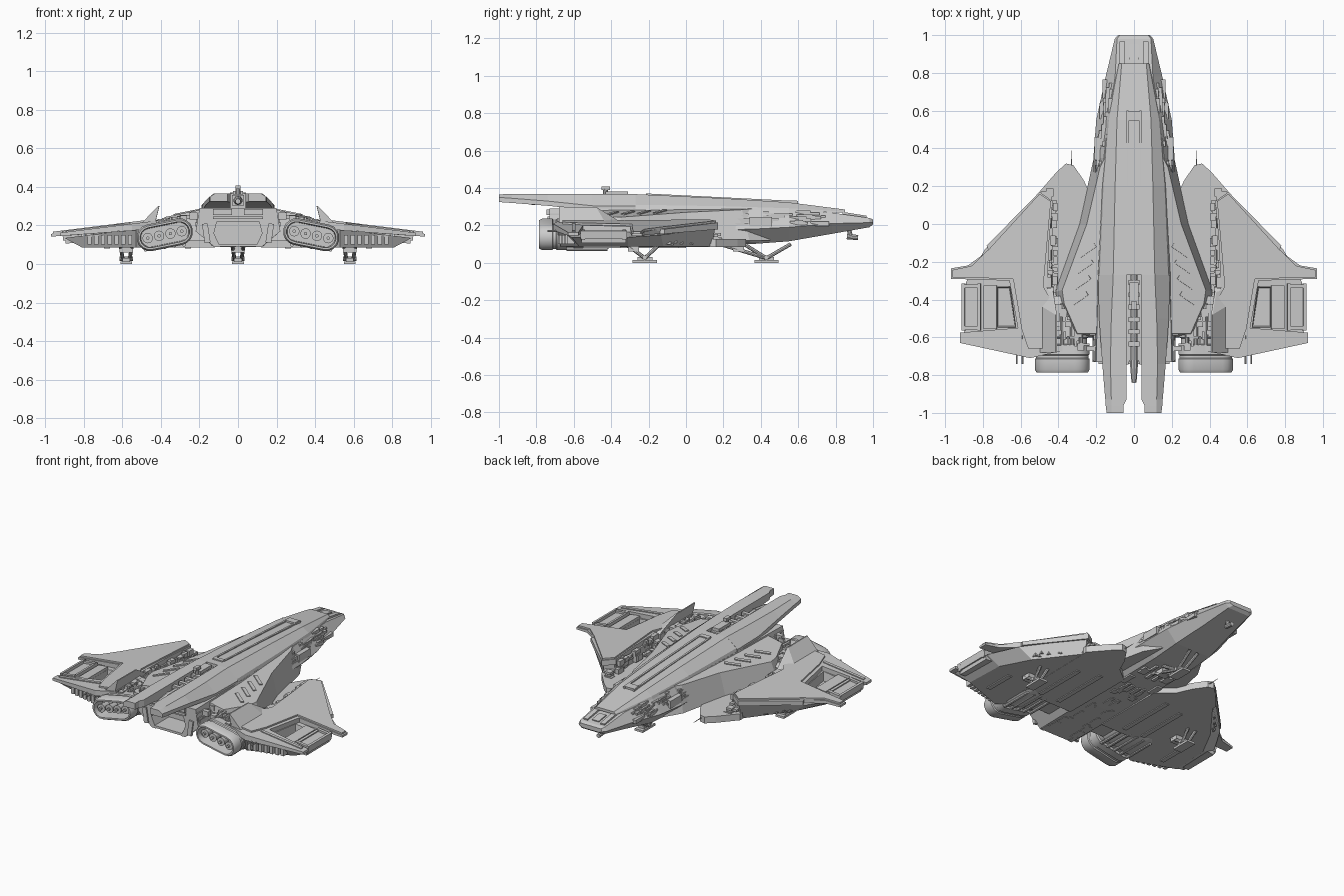
import bpy, bmesh, math, random
from mathutils import Vector, Matrix

if "Cube" in bpy.data.objects:
    bpy.data.objects.remove(bpy.data.objects["Cube"])

random.seed(4)


def finish(name, bm, mirror=False, smooth=False):
    bmesh.ops.recalc_face_normals(bm, faces=bm.faces)
    me = bpy.data.meshes.new(name)
    bm.to_mesh(me)
    bm.free()
    ob = bpy.data.objects.new(name, me)
    bpy.context.collection.objects.link(ob)
    if smooth:
        bpy.context.view_layer.objects.active = ob
        ob.select_set(True)
        bpy.ops.object.shade_smooth_by_angle(angle=math.radians(35))
        ob.select_set(False)
    if mirror:
        m = ob.modifiers.new("Mirror", 'MIRROR')
        m.use_mirror_merge = False
    return ob


def loft(name, rings, mirror=False, smooth=False):
    bm = bmesh.new()
    vs = [[bm.verts.new(p) for p in r] for r in rings]
    n = len(vs[0])
    for a, b in zip(vs, vs[1:]):
        for i in range(n):
            j = (i + 1) % n
            bm.faces.new((a[i], a[j], b[j], b[i]))
    bm.faces.new(vs[0])
    bm.faces.new(vs[-1])
    return finish(name, bm, mirror, smooth)


def slab(name, pts, top, bot):
    return loft(name, [[(x, y, bot(x)) for x, y in pts], [(x, y, top(x)) for x, y in pts]], True)


def add_box(bm, c, s, rot=None):
    m = Matrix.Translation(c) @ (rot or Matrix()) @ Matrix.Diagonal((*s, 1))
    bmesh.ops.create_cube(bm, size=1, matrix=m)


def add_rod(bm, a, b, r, r2=None, n=10):
    a, b = Vector(a), Vector(b)
    d = b - a
    m = Matrix.Translation((a + b) / 2) @ d.to_track_quat('Z', 'Y').to_matrix().to_4x4()
    bmesh.ops.create_cone(bm, cap_ends=True, segments=n, radius1=r,
                          radius2=r if r2 is None else r2, depth=d.length, matrix=m)


def cut(ob, name, rings):
    c = loft(name, rings)
    c.hide_render = c.hide_viewport = True
    m = ob.modifiers.new("Cut", 'BOOLEAN')
    m.object, m.operation, m.solver = c, 'DIFFERENCE', 'EXACT'
    ob.modifiers.move(len(ob.modifiers) - 1, 0)


# Lower hull: y, bottom z/w, middle z/w, top z/w
H = [(1.0, .205, .06, .215, .085, .232, .075), (.98, .19, .08, .215, .102, .24, .09),
     (.78, .155, .10, .21, .15, .268, .10), (.55, .115, .13, .19, .20, .28, .135),
     (.35, .10, .13, .18, .215, .285, .16), (-.3, .09, .13, .17, .22, .29, .19),
     (-.73, .09, .125, .17, .22, .29, .20)]
hull = loft("lower_hull", [[(wb, y, zb), (wm, y, zm), (wt, y, zt), (-wt, y, zt), (-wm, y, zm), (-wb, y, zb)]
                           for y, zb, wb, zm, wm, zt, wt in H])
cut(hull, "rear_bay_cutter", [[(-.10, y, .105), (.10, y, .105), (.125, y, .16), (.11, y, .22), (-.11, y, .22),
                               (-.125, y, .16)] for y in (-.8, -.58)])

# Dorsal spine and twin tail prongs
S = [(.85, .268, .08, .285, .065), (.55, .275, .14, .323, .09), (.2, .28, .17, .345, .10), (-.27, .28, .19, .367, .11)]
loft("dorsal_spine", [[(wb, y, zb), (wb * .95, y, zb + (zt - zb) * .35), (wt, y, zt), (-wt, y, zt),
                       (-wb * .95, y, zb + (zt - zb) * .35), (-wb, y, zb)] for y, zb, wb, zt, wt in S])
P = [(-.27, .28, .19, .367, .11, .04), (-.5, .28, .185, .367, .12, .04), (-.74, .305, .168, .367, .125, .04),
     (-.93, .32, .152, .367, .12, .04), (-.96, .322, .15, .367, .12, .055), (-1, .325, .145, .366, .12, .055)]
loft("tail_prong", [[(i, y, zb), (wb, y, zb), (wb, y, zb + .025), (wt, y, zt), (i, y, zt)]
                    for y, zb, wb, zt, wt, i in P], True)
bm = bmesh.new()
tilt = Matrix.Rotation(-.05, 4, 'X')
for x in (-.035, .035):
    add_box(bm, (x, .2, .343), (.012, .8, .014), tilt)
add_box(bm, (0, .57, .326), (.07, .05, .014), tilt)
add_box(bm, (0, -.2, .364), (.07, .03, .014), tilt)
finish("spine_rail", bm)
bm = bmesh.new()
add_rod(bm, (0, -.25, .33), (0, -.72, .33), .02)
add_rod(bm, (0, -.72, .33), (0, -.84, .325), .024, .014)
for i in range(6):
    add_box(bm, (0, -.31 - i * .065, .33), (.06, .025, .055))
add_rod(bm, (0, -.43, .36), (0, -.43, .395), .014)
add_box(bm, (0, -.43, .398), (.024, .045, .02))
add_box(bm, (0, -.37, .37), (.05, .12, .02))
finish("tail_boom_and_sensor", bm)

# Nose: top plates, cheek blocks and chin probe
bm = bmesh.new()
for s in (-1, 1):
    add_box(bm, (s * .062, .90, .252), (.03, .13, .02), Matrix.Rotation(-.16, 4, 'X'))
    add_box(bm, (s * .195, .40, .22), (.03, .12, .05))
add_box(bm, (0, .91, .247), (.05, .08, .02), Matrix.Rotation(-.16, 4, 'X'))
add_rod(bm, (0, .87, .18), (0, .88, .145), .012)
add_rod(bm, (0, .86, .14), (0, .92, .135), .014)
finish("nose_details", bm)

# Shoulder fairings with ribs
sh = lambda x: .32 - .2 * x
slope = math.atan(.2)
slo = [(.15, .45), (.215, .34), (.29, 0), (.42, -.36), (.41, -.43), (.33, -.6), (.15, -.6)]
shi = [(.14, .38), (.18, .3), (.25, 0), (.38, -.35), (.37, -.42), (.30, -.58), (.14, -.58)]
loft("shoulder_fairing", [[(x, y, .12) for x, y in slo], [(x, y, sh(x)) for x, y in shi]], True)
bm = bmesh.new()
for i in range(4):
    x, y = .245 + i * .014, -.14 - i * .085
    add_box(bm, (x, y, sh(x) - .004), (.10, .022, .02), Matrix.Rotation(slope, 4, 'Y') @ Matrix.Rotation(-.6, 4, 'Z'))
finish("shoulder_ribs", bm, True)

# Wings: drooping plate, raised skin, wedge underside and low forward deck
wt = lambda x: .225 - .125 * (x - .42)
thick = lambda x: .036 - .022 * max(0, (x - .6) / .37)
slab("wing_plate", [(.43, .12), (.50, .17), (.78, -.115), (.77, -.14), (.88, -.22), (.97, -.235), (.97, -.29),
                    (.66, -.30), (.615, -.55), (.92, -.575), (.92, -.63), (.55, -.71), (.42, -.68), (.42, -.42),
                    (.46, -.34), (.45, -.1)], wt, lambda x: wt(x) - thick(x))
slab("wing_skin", [(.44, .12), (.50, .16), (.765, -.13), (.86, -.222), (.96, -.243), (.96, -.283), (.64, -.29),
                   (.595, -.555), (.56, -.66), (.43, -.66), (.43, -.42), (.48, -.33), (.46, -.1)],
     lambda x: wt(x) + .01, lambda x: wt(x) - .01)
wl = [(.44, .11), (.50, .155), (.79, -.135), (.89, -.31), (.90, -.61), (.53, -.69), (.43, -.66), (.44, -.4)]
wb = [(.43, .11), (.50, .14), (.70, -.12), (.80, -.31), (.81, -.57), (.53, -.67), (.43, -.60), (.43, -.4)]
under = loft("wing_underside", [[(x, y, .086) for x, y in wb], [(x, y, wt(x) - .03) for x, y in wl]], True)
cut(under, "wing_recess_cutter", [[(.66, -.34, .11), (.72, -.34, .11), (.72, -.54, .11), (.63, -.54, .11)],
                                  [(.65, -.32, .25), (.73, -.32, .25), (.73, -.56, .25), (.62, -.56, .25)]])
slab("forward_deck", [(.12, .05), (.22, .13), (.265, .23), (.32, .31), (.36, .32), (.41, .275), (.51, .16),
                      (.50, -.45), (.12, -.45)], lambda x: .128, lambda x: .085)

# Outer wing pods, ribs, needles and belly strakes
bm = bmesh.new()
droop = Matrix.Rotation(.12, 4, 'Y')
add_box(bm, (.855, -.44, .135), (.085, .24, .05), droop)
for x in (.818, .902):
    add_box(bm, (x, -.44, .15), (.016, .25, .045), droop)
for y in (-.33, -.55):
    add_box(bm, (.86, y, .15), (.10, .02, .045), droop)
add_box(bm, (.76, -.44, .155), (.07, .23, .03), droop)
add_box(bm, (.74, -.60, .185), (.3, .02, .012), droop)
for i in range(7):
    add_box(bm, (.56 + i * .035, -.665 + i * .008, .125), (.022, .04, .05))
add_rod(bm, (.33, .30, .11), (.33, .39, .11), .004, .001, 6)
for x in (.59, .62):
    add_rod(bm, (x, -.66, .17), (x, -.74, .17), .005, n=6)
for x, y, l in ((.26, -.2, .4), (.40, -.22, .36), (.68, -.45, .2)):
    add_box(bm, (x, y, .084), (.03, l, .008))
finish("wing_details", bm, True)

# Inward-leaning fin on each wing root
loft("wing_fin", [[(.50, y0, .212), (.43, y0, .212), (xt, y1, zt), (xt + .008, y1, zt)]
                  for y0, y1, xt, zt in ((-.34, -.36, .428, .225), (-.43, -.48, .408, .298), (-.68, -.68, .408, .30))],
     True)


# Engine pods: tilted stadium sections with a row of nozzles
EC = Vector((.38, .152))
TILT = -.2


def tilted(u, v):
    return EC.x + u * math.cos(TILT) - v * math.sin(TILT), EC.y + u * math.sin(TILT) + v * math.cos(TILT)


def stadium(y, r, hl=.078, n=8):
    pts = []
    for side in (1, -1):
        for k in range(n + 1):
            a = -math.pi / 2 + math.pi * k / n + (0 if side > 0 else math.pi)
            x, z = tilted(side * hl + r * math.cos(a), r * math.sin(a))
            pts.append((x, y, z))
    return pts


E = [(-.38, .05), (-.43, .066), (-.60, .066), (-.605, .056), (-.635, .056), (-.64, .068), (-.69, .07),
     (-.695, .064), (-.71, .064), (-.715, .07), (-.77, .07), (-.785, .062), (-.785, .052), (-.70, .048)]
loft("engine_pod", [stadium(*e) for e in E], True, True)
bm = bmesh.new()
for i in range(4):
    x, z = tilted(-.09 + i * .06, 0)
    add_rod(bm, (x, -.69, z), (x, -.765, z), .018, .027, 14)
    add_rod(bm, (x, -.69, z), (x, -.78, z), .009, n=8)
for i in range(5):
    x = .28 + i * .05
    for z in (.235 - .2 * (x - .28), .10 - .13 * (x - .28)):
        add_rod(bm, (x, -.42, z), (x, -.64, z), .010, n=8)
finish("engine_nozzles_and_pipes", bm, True, True)

# Machinery: hull side bands, wing-root trenches, engine decks, belly
bm = bmesh.new()


def size(a=.015, b=.05):
    return random.uniform(a, b)


def hull_x(y, z):
    for a, b in zip(H, H[1:]):
        if b[0] <= y <= a[0]:
            t = (a[0] - y) / (a[0] - b[0])
            zm, wm, zt, w = [a[k] + t * (b[k] - a[k]) for k in (3, 4, 5, 6)]
            return wm + (w - wm) * max(0, min(1, (z - zm) / (zt - zm)))


for i in range(80):
    y, z = random.uniform(-.7, .78), random.uniform(.205, .27)
    add_box(bm, (hull_x(y, z) - .006, y, z), (.025, size(.02, .10), size(.008, .025)))
for i in range(60):
    y = random.uniform(-.40, .10)
    add_box(bm, (.435 + random.uniform(-.02, .02), y, size(.13, .20)), (size(.01, .03), size(.01, .06), size(.01, .04)))
for i in range(35):
    x, y = random.uniform(.22, .42), random.uniform(-.66, -.42)
    add_box(bm, (x, y, .255 - .2 * (x - .2)), (size(.01, .04), size(.01, .05), size(.02, .04)))
for i in range(30):
    t = random.random()
    add_box(bm, (.42 + .27 * t, .245 - .30 * t - .05, size(.095, .16)), (size(.03, .06), size(.02, .05), .015))
for i in range(20):
    add_box(bm, (random.uniform(.02, .11), random.uniform(-.7, .3), .093), (size(), size(.03, .10), .012))
finish("machinery", bm, True)

# Rear bay frame
bm = bmesh.new()
for s in (-1, 1):
    add_box(bm, (s * .165, -.73, .16), (.03, .02, .10), Matrix.Rotation(s * .15, 4, 'Y'))
    add_box(bm, (s * .08, -.73, .27), (.10, .03, .03))
add_box(bm, (0, -.73, .24), (.26, .02, .015))
finish("rear_bay_frame", bm)


# Landing gear
def gear(name, x, y, legs, mirror):
    bm = bmesh.new()
    add_box(bm, (x, y, .007), (.06, .13, .014))
    add_box(bm, (x, y, .022), (.04, .08, .02))
    for s in (-1, 1):
        for dy in legs:
            add_rod(bm, (x + s * .018, y, .025), (x + s * .03, y + dy, .10), .010, n=8)
    add_rod(bm, (x - .035, y, .028), (x + .035, y, .028), .012)
    add_box(bm, (x, y + legs[0] * .6, .075), (.07, .06, .03))
    finish(name, bm, mirror)


gear("nose_gear", 0, .43, (-.25, -.12, .13), False)
gear("wing_gear", .58, -.22, (-.10, .08), True)
